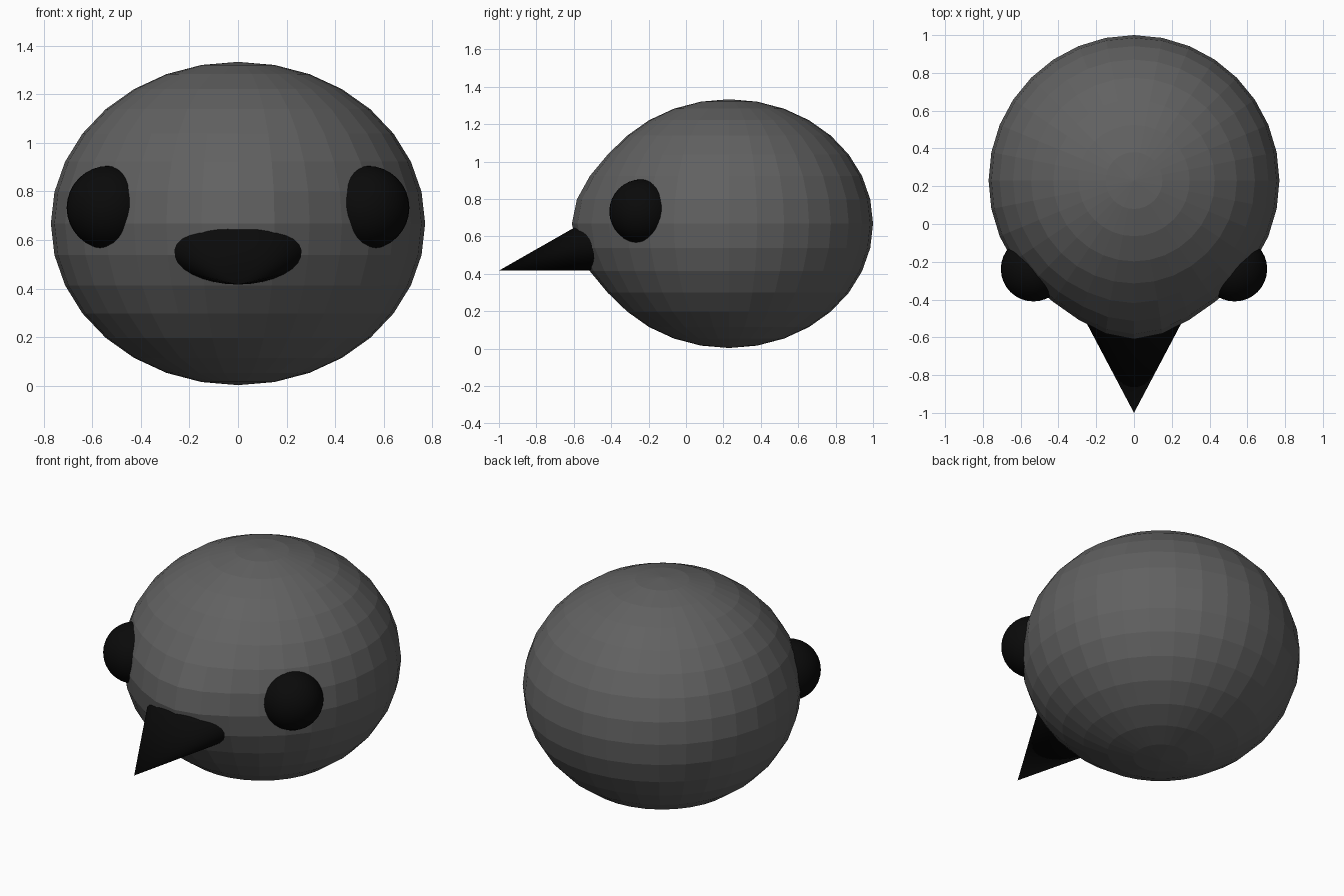
import bpy
import bmesh
from math import radians
from mathutils import Matrix, Vector

cube = bpy.data.objects.get("Cube")
if cube:
    bpy.data.objects.remove(cube, do_unlink=True)


def material(name, value):
    mat = bpy.data.materials.new(name)
    mat.use_nodes = True
    colour = (value, value, value, 1)
    mat.diffuse_color = colour
    mat.node_tree.nodes["Principled BSDF"].inputs["Base Color"].default_value = colour
    return mat


def make_object(name, bm, mat, smooth):
    mesh = bpy.data.meshes.new(name)
    for face in bm.faces:
        face.smooth = smooth
    bm.to_mesh(mesh)
    bm.free()
    mesh.materials.append(mat)
    obj = bpy.data.objects.new(name, mesh)
    bpy.context.collection.objects.link(obj)
    return obj


grey = material("dark grey", 0.12)
black = material("black", 0.003)

# Head: faceted flattened sphere with the face gently pulled forward
centre = Vector((0, 0.23, 0.668))
radius, height = 0.77, 0.665
bm = bmesh.new()
bmesh.ops.create_uvsphere(bm, u_segments=32, v_segments=16, radius=1)
bmesh.ops.transform(bm, verts=bm.verts, matrix=Matrix.Translation(centre)
                    @ Matrix.Diagonal((radius, radius, height, 1)))
face_point = centre - Vector((0, radius, 0))
for v in bm.verts:
    t = max(0, 1 - (v.co - face_point).length / 0.5)
    v.co.y -= 0.07 * t * t * (3 - 2 * t)
make_object("head", bm, grey, False)

# Eyes: round balls half sunk in the head
for side, x in (("left", 0.533), ("right", -0.533)):
    bm = bmesh.new()
    bmesh.ops.create_uvsphere(bm, u_segments=32, v_segments=16, radius=0.172,
                              matrix=Matrix.Translation((x, -0.238, 0.733)))
    make_object(side + "_eye", bm, black, True)

# Beak: wide oval cone whose underside runs level to the tip
length, tip_z = 0.6, 0.417
half_width, half_height = 0.317, 0.171
bm = bmesh.new()
bmesh.ops.create_cone(bm, cap_ends=True, segments=32, radius1=1, radius2=0, depth=1,
                      matrix=Matrix.Rotation(radians(90), 4, "X"))
bmesh.ops.remove_doubles(bm, verts=bm.verts, dist=0.0001)
for v in bm.verts:
    along = 0.5 - v.co.y
    is_tip = along > 0.5
    v.co = Vector((v.co.x * half_width,
                   -1 + length * (1 - along),
                   tip_z if is_tip else tip_z + half_height * (1 + v.co.z)))
beak = make_object("beak", bm, black, True)
bpy.ops.object.select_all(action="DESELECT")
beak.select_set(True)
bpy.context.view_layer.objects.active = beak
bpy.ops.object.shade_smooth_by_angle(angle=radians(40))
